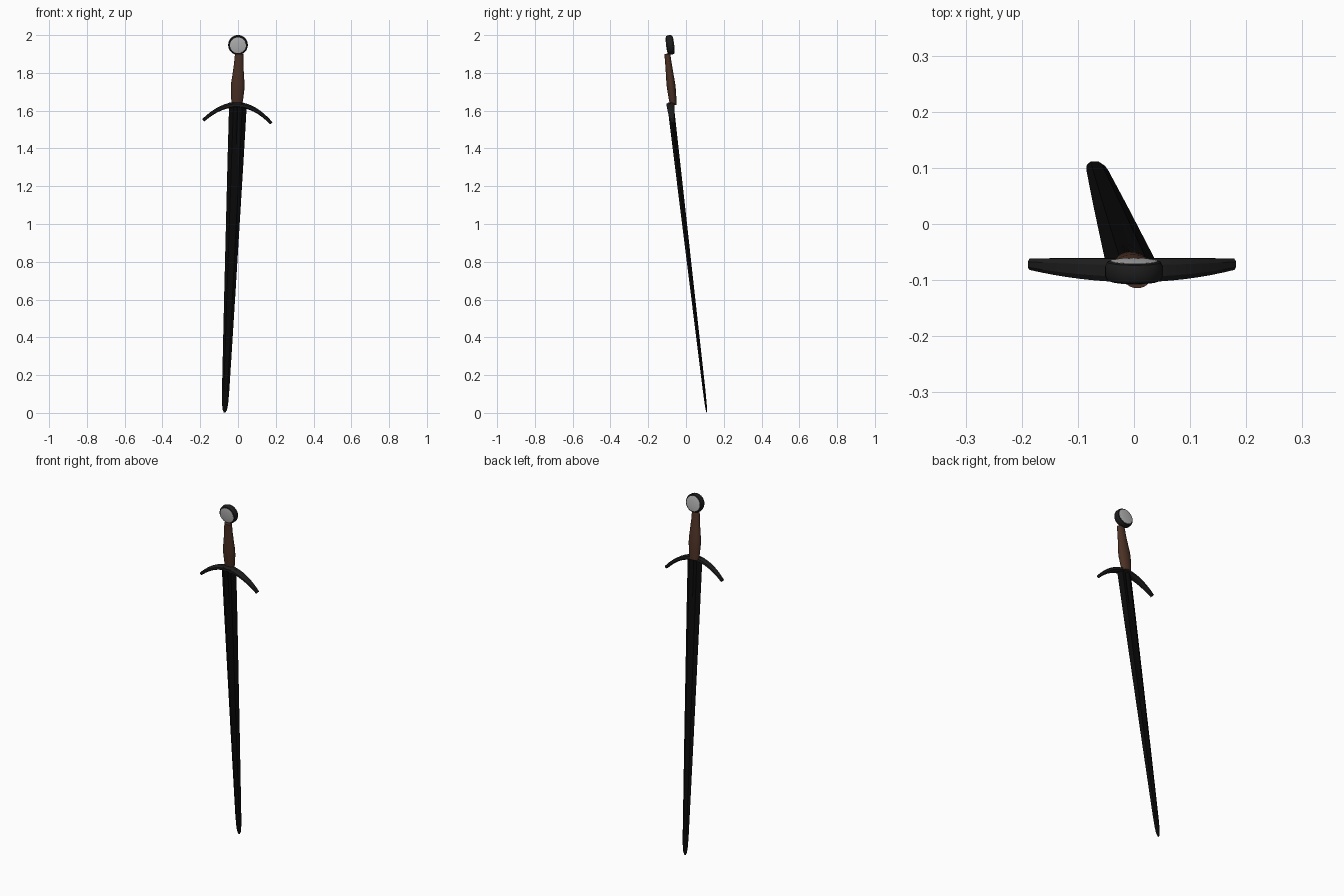
import bpy, bmesh, math
from mathutils import Vector

if "Cube" in bpy.data.objects:
    bpy.data.objects.remove(bpy.data.objects["Cube"])

TILT = (0.117, 0.043, 0)   # the sword leans back and slightly sideways


def material(name, rgb):
    m = bpy.data.materials.new(name)
    m.diffuse_color = (*rgb, 1)
    m.use_nodes = True
    m.node_tree.nodes["Principled BSDF"].inputs["Base Color"].default_value = m.diffuse_color
    return m


BLACK = material("blackened_steel", (0.003, 0.003, 0.003))
IRON = material("dark_iron", (0.012, 0.012, 0.012))
LEATHER = material("brown_leather", (0.07, 0.03, 0.018))
SILVER = material("pale_inlay", (0.45, 0.45, 0.45))


def loft(name, rings, mat, place, angle=30):
    """Skin a list of equal-length point rings and cap both ends."""
    bm = bmesh.new()
    rows = [[bm.verts.new(p) for p in r] for r in rings]
    n = len(rows[0])
    for a, b in zip(rows, rows[1:]):
        for i in range(n):
            j = (i + 1) % n
            bm.faces.new((a[i], a[j], b[j], b[i]))
    bm.faces.new(rows[0])
    bm.faces.new(rows[-1])
    bmesh.ops.recalc_face_normals(bm, faces=bm.faces)
    me = bpy.data.meshes.new(name)
    bm.to_mesh(me)
    bm.free()
    me.materials.append(mat)
    ob = bpy.data.objects.new(name, me)
    bpy.context.collection.objects.link(ob)
    ob.location, ob.rotation_euler = place, TILT
    bpy.context.view_layer.objects.active = ob
    ob.select_set(True)
    bpy.ops.object.shade_smooth_by_angle(angle=math.radians(angle))
    ob.select_set(False)
    return ob


def ellipse(rx, ry, n):
    return [(rx * math.cos(2 * math.pi * i / n), ry * math.sin(2 * math.pi * i / n)) for i in range(n)]


# Blade: flattened section with bevelled edges and a short fuller
def blade_section(z, w, t, fuller):
    half = [(w, 0), (w * 0.5, t), (w * 0.2, t), (0, t - fuller), (-w * 0.2, t), (-w * 0.5, t), (-w, 0)]
    return [Vector((x, y, z)) for x, y in half + [(-x, -y) for x, y in half[1:-1]]]


blade = [(0, .047, .017, .006), (-.2, .044, .0158, .006), (-.27, .043, .0154, 0),
         (-1.0, .030, .0105, 0), (-1.53, .0195, .007, 0), (-1.60, .0165, .0055, 0),
         (-1.635, .012, .004, 0), (-1.65, .005, .002, 0)]
loft("blade", [blade_section(*b) for b in blade], BLACK, (0, -0.083, 1.64))

# Guard: bevelled bar bowed down towards the tips
guard = []
for i in range(-8, 9):
    u = i / 8
    slope = -2 * 0.092 * u / 0.183
    nrm = Vector((-slope, 0, 1)).normalized()
    mid = Vector((0.18 * u, 0, -0.09 * u * u))
    hy, hz = 0.021 - 0.011 * u * u, 0.014 - 0.006 * abs(u)
    sec = [(1, .5), (.5, 1), (-.5, 1), (-1, .5), (-1, -.5), (-.5, -1), (.5, -1), (1, -.5)]
    guard.append([mid + Vector((0, a * hy, 0)) + nrm * (b * hz) for a, b in sec])
loft("crossguard", guard, IRON, (0, -0.082, 1.631))

# Grip: oval section swelling in its lower half
grip = [(-.137, .028, .018), (-.10, .032, .0205), (-.05, .036, .023), (-.02, .0355, .023),
        (.03, .030, .020), (.08, .025, .0175), (.137, .022, .0155)]
loft("grip", [[Vector((x, y, z)) for x, y in ellipse(rx, ry, 20)] for z, rx, ry in grip],
     LEATHER, (0, -0.083, 1.765), 40)


# Pommel: bevelled wheel with a domed inlay on each face
def wheel(profile):
    return [[Vector((x, d, z)) for x, z in ellipse(r, r, 32)] for d, r in profile]


POMMEL = (0, -0.084, 1.948)
loft("pommel_rim", wheel([(-.018, .043), (-.016, .048), (-.008, .052), (.008, .052), (.016, .048), (.018, .043)]),
     IRON, POMMEL)
for side, label in ((-1, "front"), (1, "back")):
    loft("pommel_inlay_" + label,
         wheel([(side * .015, .043), (side * .0185, .042), (side * .0205, .03), (side * .0215, .012)]),
         SILVER, POMMEL)
